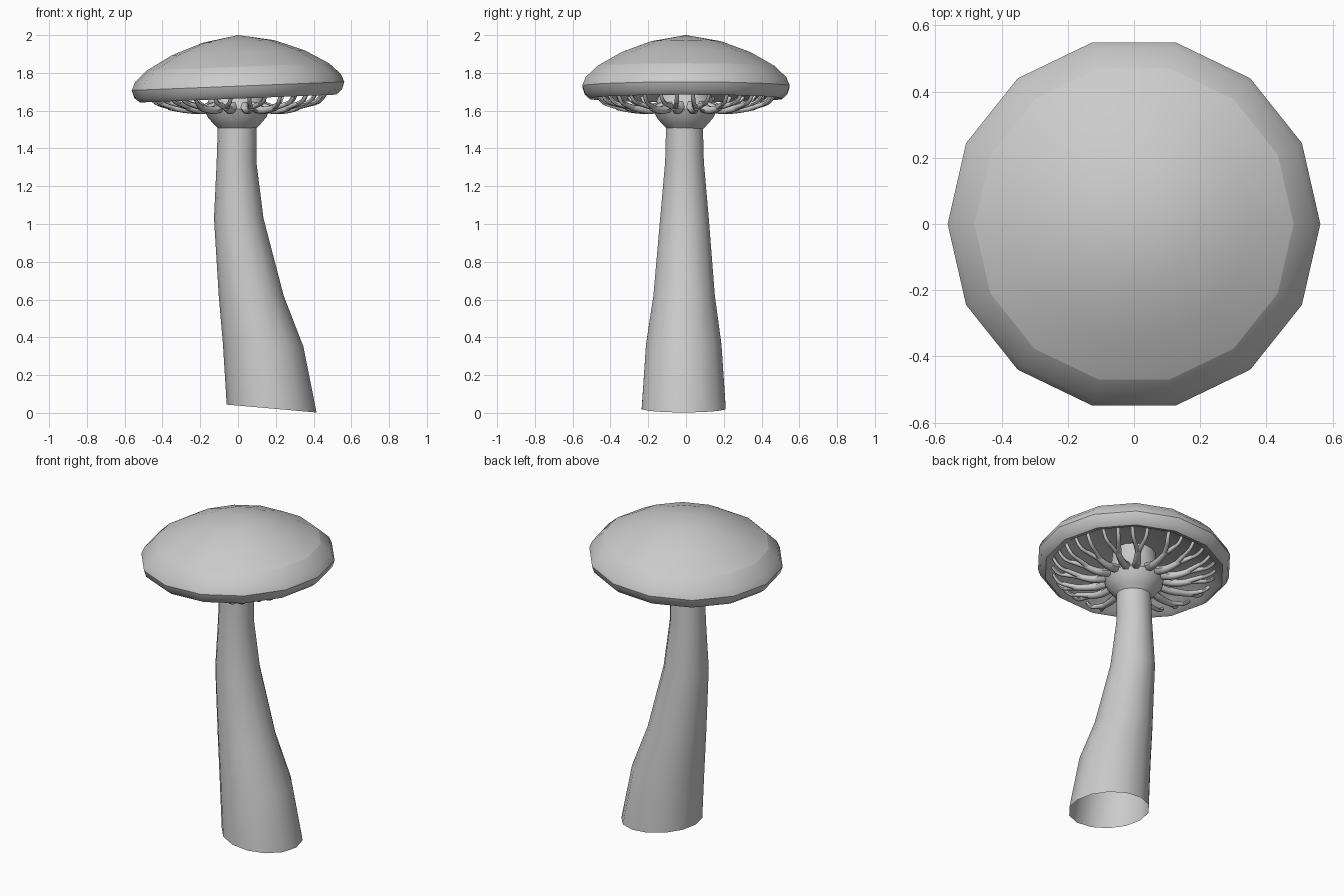
import bpy, random
from math import sin, cos, pi, radians

if "Cube" in bpy.data.objects:
    bpy.data.objects.remove(bpy.data.objects["Cube"])

random.seed(4)
SIDES = 14


def ring_mesh(name, rings, cap_start=False, cap_end=False, sharp=()):
    """Skin rings given as (cx, cy, z, rx, ry, slope along x)."""
    verts, faces = [], []
    for cx, cy, z, rx, ry, slope in rings:
        for i in range(SIDES):
            a = 2 * pi * i / SIDES
            dx = rx * cos(a)
            verts.append((cx + dx, cy + ry * sin(a), z + slope * dx))
    for k in range(len(rings) - 1):
        for i in range(SIDES):
            j = (i + 1) % SIDES
            a, b = k * SIDES, (k + 1) * SIDES
            faces.append((a + i, a + j, b + j, b + i))
    for wanted, k, flip in ((cap_start, 0, True), (cap_end, len(rings) - 1, False)):
        if wanted:
            cx, cy, z = rings[k][:3]
            verts.append((cx, cy, wanted))
            c = len(verts) - 1
            for i in range(SIDES):
                p, q = k * SIDES + i, k * SIDES + (i + 1) % SIDES
                faces.append((q, p, c) if flip else (p, q, c))
    mesh = bpy.data.meshes.new(name)
    mesh.from_pydata(verts, [], faces)
    ob = bpy.data.objects.new(name, mesh)
    bpy.context.collection.objects.link(ob)
    bpy.ops.object.select_all(action='DESELECT')
    ob.select_set(True)
    bpy.context.view_layer.objects.active = ob
    bpy.ops.object.shade_smooth_by_angle(angle=radians(40))
    for e in mesh.edges:
        if e.vertices[0] // SIDES == e.vertices[1] // SIDES and e.vertices[0] // SIDES in sharp:
            e.use_edge_sharp = True
    return ob


# Bent hollow stem, open at the bottom
ring_mesh("stem", [
    (0.178, -0.012, 0.023, 0.238, 0.228, -0.088),
    (0.133, -0.012, 0.36, 0.213, 0.205, -0.04),
    (0.070, -0.010, 0.62, 0.172, 0.167, 0),
    (0.004, -0.008, 1.03, 0.131, 0.132, 0),
    (-0.008, -0.008, 1.33, 0.105, 0.105, 0),
    (-0.004, -0.008, 1.52, 0.103, 0.100, 0),
])

# Flared collar under the cap, rising to the ceiling
collar = [(0.100, 1.505), (0.125, 1.53), (0.155, 1.565), (0.175, 1.61),
          (0.155, 1.645), (0.135, 1.70), (0.125, 1.79)]
ring_mesh("collar", [(-0.005, -0.005, z, r, r, 0) for r, z in collar])

# Tilted cap: ceiling, rolled rim and low dome
TILT = 0.04
cap = [(0.13, 1.785), (0.32, 1.76), (0.44, 1.715), (0.485, 1.675), (0.52, 1.664),
       (0.55, 1.69), (0.563, 1.73), (0.545, 1.772), (0.482, 1.832),
       (0.35, 1.907), (0.19, 1.966)]
ring_mesh("cap", [(0, 0, z, r, r, TILT) for r, z in cap], 1.79, 2.0, sharp=(8,))

# Forked gill ribs between collar and rim
curve = bpy.data.curves.new("gill_ribs", 'CURVE')
curve.dimensions = '3D'
curve.bevel_depth = 0.024
curve.bevel_resolution = 1
curve.resolution_u = 3
curve.use_fill_caps = True


def add_rib(points, angle):
    """Points are (distance out, sideways, z, thickness)."""
    s = curve.splines.new('NURBS')
    s.points.add(len(points) - 1)
    for p, (r, t, z, w) in zip(s.points, points):
        x = r * cos(angle) - t * sin(angle)
        y = r * sin(angle) + t * cos(angle)
        p.co = (x, y, z + (TILT * x if r > 0.45 else 0), 1)
        p.radius = w
    s.order_u = 3
    s.use_endpoint_u = True


RIBS = 16
for i in range(RIBS):
    a = 2 * pi * (i + 0.5) / RIBS + random.uniform(-0.04, 0.04)
    fork = 0.34 + random.uniform(-0.03, 0.03)
    add_rib([(0.13, 0, 1.63, 1.1), (0.19, 0, 1.605, 1.05),
             (0.27, 0, 1.60, 0.85), (fork + 0.01, 0, 1.618, 0.7)], a)
    for side in (-1, 1):
        add_rib([(fork - 0.02, 0, 1.613, 0.65), (fork + 0.05, side * 0.02, 1.63, 0.55),
                 (0.45, side * 0.042, 1.648, 0.45), (0.475, side * 0.045, 1.70, 0.4)], a)

ribs = bpy.data.objects.new("gill_ribs", curve)
bpy.context.collection.objects.link(ribs)
bpy.ops.object.select_all(action='DESELECT')
ribs.select_set(True)
bpy.context.view_layer.objects.active = ribs
bpy.ops.object.convert(target='MESH')
bpy.ops.object.shade_smooth_by_angle(angle=radians(60))
